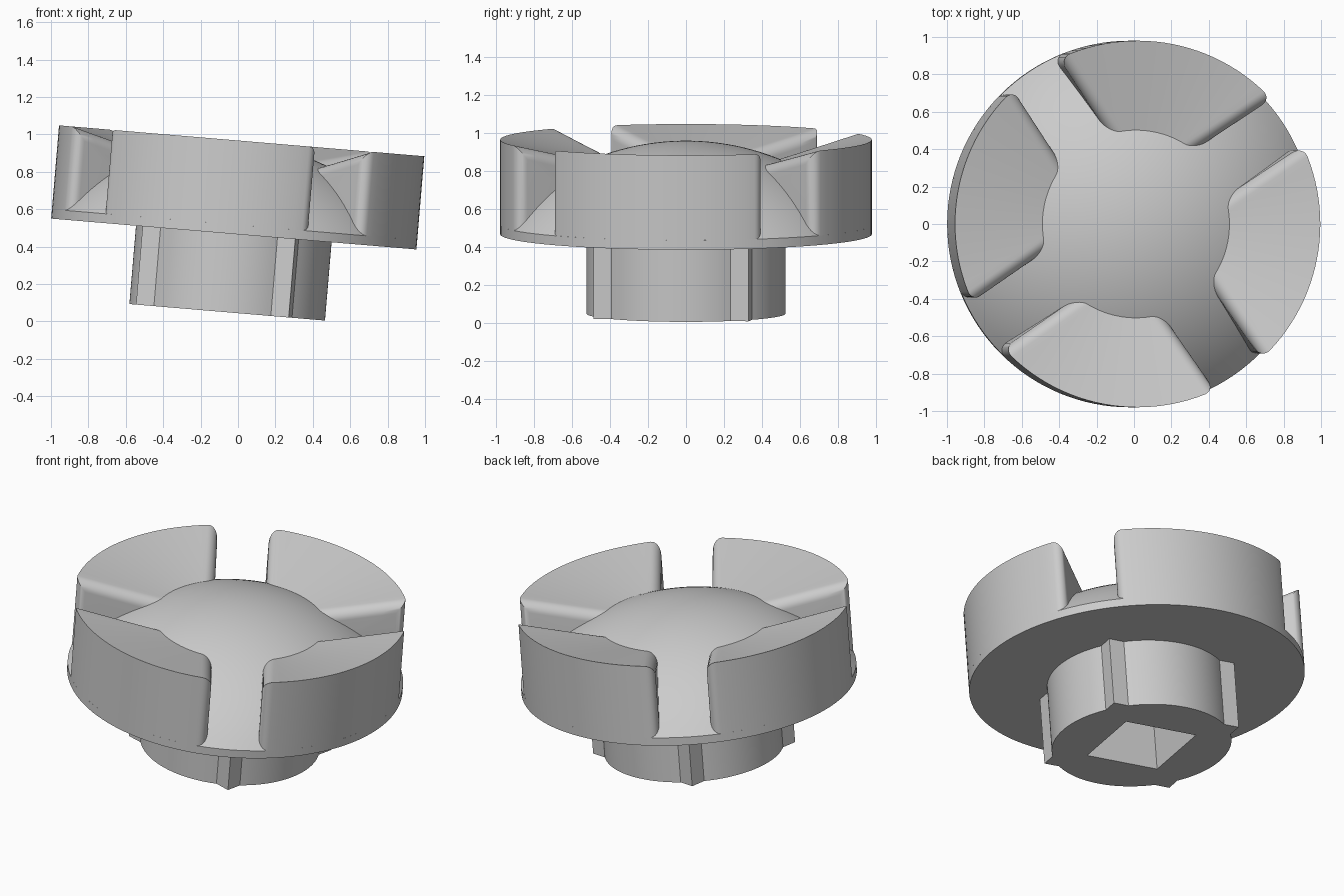
import bpy, bmesh
from math import sin, cos, asin, sqrt, pi, radians
from mathutils import Matrix

cube = bpy.data.objects.get("Cube")
if cube:
    bpy.data.objects.remove(cube, do_unlink=True)

R = 0.98             # disc radius
RIM = 0.05           # disc edge thickness
DOME = 0.49          # dome peak height above the disc underside
SLOT = 0.15          # half width of a slot
FILLET = 0.06        # rounding of the lug ends
STEM_R, STEM_H = 0.525, 0.42
AIM = radians(34)    # direction of the first slot
TILT = Matrix.Translation((-0.0225, 0, 0.467)) @ Matrix.Rotation(radians(4.83), 4, 'Y')

grey = bpy.data.materials.new("light_grey")
grey.use_nodes = True
grey.diffuse_color = (0.6, 0.6, 0.6, 1)
grey.node_tree.nodes["Principled BSDF"].inputs["Base Color"].default_value = (0.6, 0.6, 0.6, 1)


def finish(obj, matrix):
    obj.data.materials.clear()
    obj.data.materials.append(grey)
    obj.matrix_world = matrix
    bpy.ops.object.select_all(action='DESELECT')
    obj.select_set(True)
    bpy.context.view_layer.objects.active = obj
    bpy.ops.object.shade_smooth_by_angle(angle=radians(30))


def add_mesh(name, bm, matrix):
    bmesh.ops.recalc_face_normals(bm, faces=bm.faces)
    mesh = bpy.data.meshes.new(name)
    bm.to_mesh(mesh)
    bm.free()
    obj = bpy.data.objects.new(name, mesh)
    bpy.context.collection.objects.link(obj)
    finish(obj, matrix)


# Domed disc, turned from a profile
drop = DOME - RIM
ball = (R * R + drop * drop) / (2 * drop)
profile = [(0, 0), (R, 0)]
for i in range(25):
    r = R * (1 - i / 24)
    profile.append((r, DOME - ball + sqrt(ball * ball - r * r)))
bm = bmesh.new()
verts = [bm.verts.new((r, 0, z)) for r, z in profile]
edges = [bm.edges.new(pair) for pair in zip(verts, verts[1:])]
bmesh.ops.spin(bm, geom=verts + edges, cent=(0, 0, 0), axis=(0, 0, 1),
               angle=2 * pi, steps=128, use_merge=True)
bmesh.ops.remove_doubles(bm, verts=bm.verts, dist=0.0001)
add_mesh("domed_disc", bm, TILT)


# Lugs: sectors between parallel-sided slots, with rounded ends
def lug_column(side, wall, inset, t=None):
    """Closed ring of points: top from inside to outside, then the bottom."""
    outer = R - inset
    points = []
    for i in range(7):
        r = 0.42 + (outer - 0.42) * i / 6
        half = pi / 4 - asin(wall / r)
        a = half * (side if t is None else t)
        points.append((r * cos(a), r * sin(a), 0.5 - 0.23 * (R - r) - inset))
    bottom = [(x, y, RIM) for x, y, z in (points[-1], points[0])]
    return points + bottom


def build_lug(name, matrix):
    ends = [(SLOT + FILLET * (1 - cos(a)), FILLET * (1 - sin(a)))
            for a in (pi / 2 * i / 8 for i in range(9))]
    columns = [lug_column(-1, w, d) for w, d in ends]
    columns += [lug_column(0, SLOT + FILLET, 0, -1 + i / 12) for i in range(1, 24)]
    columns += [lug_column(1, w, d) for w, d in reversed(ends)]
    bm = bmesh.new()
    rings = [[bm.verts.new(p) for p in column] for column in columns]
    for a, b in zip(rings, rings[1:]):
        for i in range(len(a)):
            j = (i + 1) % len(a)
            bm.faces.new((a[i], a[j], b[j], b[i]))
    bm.faces.new(rings[0])
    bm.faces.new(rings[-1])
    add_mesh(name, bm, matrix)


for n, name in enumerate(("back_lug", "left_side_lug", "front_lug", "right_side_lug")):
    turn = AIM + pi / 4 - n * pi / 2
    build_lug(name, TILT @ Matrix.Rotation(turn, 4, 'Z'))

# Stem: round outline with four pointed ribs and a square socket
outline = []
base = radians(7.5)
for k in range(4):
    outline.append((0.59, k * pi / 2))
    for i in range(25):
        outline.append((STEM_R, k * pi / 2 + base + (pi / 2 - 2 * base) * i / 24))
socket = [(0.33, k * pi / 2) for k in range(4)]

curve = bpy.data.curves.new("stem", 'CURVE')
curve.dimensions = '2D'
curve.fill_mode = 'BOTH'
curve.extrude = STEM_H / 2
for loop in (outline, socket):
    spline = curve.splines.new('POLY')
    spline.points.add(len(loop) - 1)
    spline.use_cyclic_u = True
    for point, (r, a) in zip(spline.points, loop):
        point.co = (r * cos(a), r * sin(a), 0, 1)
stem = bpy.data.objects.new("stem", curve)
bpy.context.collection.objects.link(stem)
bpy.ops.object.select_all(action='DESELECT')
stem.select_set(True)
bpy.context.view_layer.objects.active = stem
bpy.ops.object.convert(target='MESH')
stem = bpy.context.view_layer.objects.active
bm = bmesh.new()
bm.from_mesh(stem.data)
bmesh.ops.remove_doubles(bm, verts=bm.verts, dist=0.0001)
bmesh.ops.recalc_face_normals(bm, faces=bm.faces)
bm.to_mesh(stem.data)
bm.free()
finish(stem, TILT @ Matrix.Translation((0, 0, -STEM_H / 2)) @ Matrix.Rotation(AIM, 4, 'Z'))
